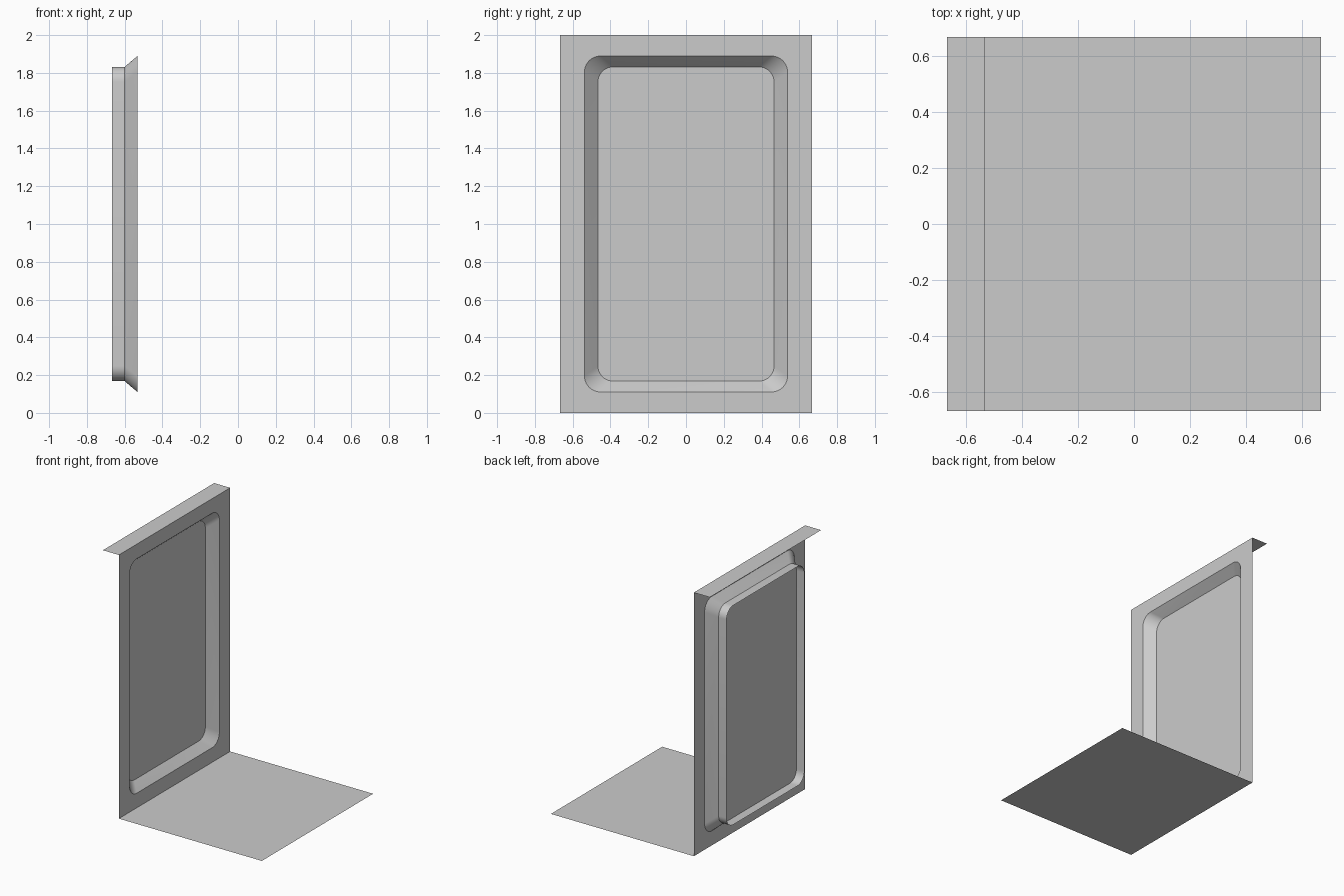
import bpy, bmesh
from math import sin, cos, pi, radians

if "Cube" in bpy.data.objects:
    bpy.data.objects.remove(bpy.data.objects["Cube"])

WALL_X, PANEL_X, BACK_X = -0.533, -0.6, -0.667
HALF = 0.667


def rounded_rect(bm, x, hy, hz, r, seg=10):
    """Ring of verts in the plane x, counter-clockwise seen from +x, centred on z = 1."""
    ring = []
    for k, (sy, sz) in enumerate([(1, 1), (-1, 1), (-1, -1), (1, -1)]):
        for i in range(seg + 1):
            a = (k + i / seg) * pi / 2
            ring.append(bm.verts.new((x, sy * (hy - r) + r * cos(a),
                                      1 + sz * (hz - r) + r * sin(a))))
    return ring


def outer_ring(bm, x):
    return rounded_rect(bm, x, 0.538, 0.889, 0.085)


def inner_ring(bm, x):
    return rounded_rect(bm, x, 0.466, 0.832, 0.08)


def bridge(bm, a, b):
    n = len(a)
    for i in range(n):
        j = (i + 1) % n
        bm.faces.new((a[i], a[j], b[j], b[i]))


def finish(bm, name, smooth=False):
    mesh = bpy.data.meshes.new(name)
    bm.to_mesh(mesh)
    bm.free()
    ob = bpy.data.objects.new(name, mesh)
    bpy.context.collection.objects.link(ob)
    if smooth:
        bpy.ops.object.select_all(action='DESELECT')
        ob.select_set(True)
        bpy.context.view_layer.objects.active = ob
        bpy.ops.object.shade_smooth_by_angle(angle=radians(30))
    return ob


def flat_sheet(name, x0, x1, z):
    bm = bmesh.new()
    bm.faces.new([bm.verts.new(p) for p in ((x0, -HALF, z), (x1, -HALF, z),
                                            (x1, HALF, z), (x0, HALF, z))])
    return finish(bm, name)


# Floor in front of the wall, ledge behind its top edge
flat_sheet("floor", WALL_X, HALF, 0)
flat_sheet("top_ledge", BACK_X, WALL_X, 2)

# Wall with a rounded opening
bm = bmesh.new()
border = [bm.verts.new((WALL_X, y, z)) for y, z in
          ((-HALF, 0), (HALF, 0), (HALF, 2), (-HALF, 2))]
for ring in (border, outer_ring(bm, WALL_X)):
    for i, v in enumerate(ring):
        bm.edges.new((v, ring[(i + 1) % len(ring)]))
bmesh.ops.triangle_fill(bm, use_beauty=True, use_dissolve=False,
                        edges=bm.edges[:], normal=(1, 0, 0))
finish(bm, "wall")

# Sloped frame leading in to the panel, then a straight collar open at the back
bm = bmesh.new()
mid = inner_ring(bm, PANEL_X)
bridge(bm, outer_ring(bm, WALL_X), mid)
bridge(bm, mid, inner_ring(bm, BACK_X))
finish(bm, "opening_frame", smooth=True)

# Flat panel closing the opening
bm = bmesh.new()
bm.faces.new(inner_ring(bm, PANEL_X))
finish(bm, "panel")
